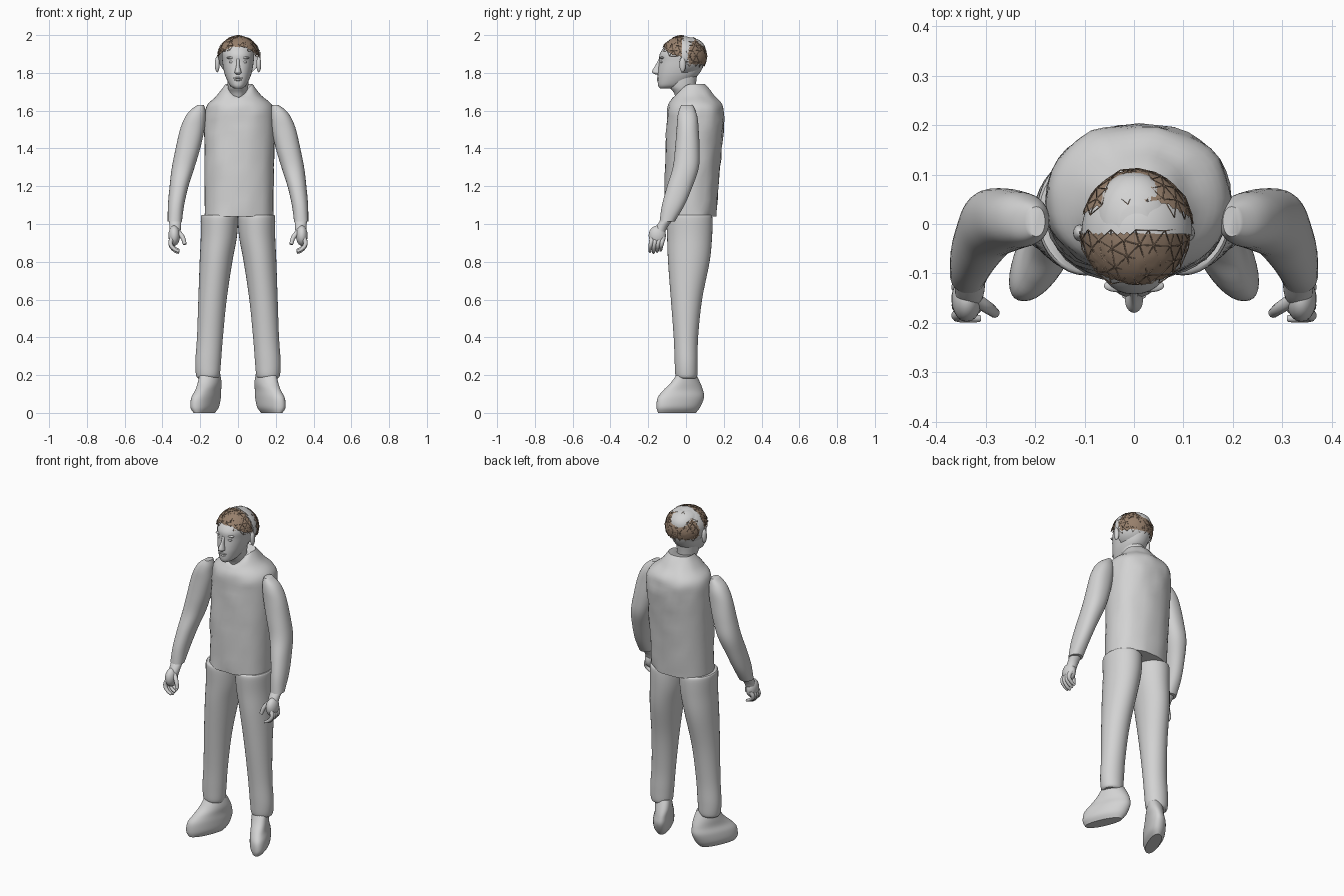
import bpy, bmesh, math, random
from mathutils import Vector, noise

random.seed(4)
if "Cube" in bpy.data.objects:
    bpy.data.objects.remove(bpy.data.objects["Cube"])


def material(name, rgb):
    m = bpy.data.materials.new(name)
    m.use_nodes = True
    m.diffuse_color = (*rgb, 1)
    m.node_tree.nodes["Principled BSDF"].inputs["Base Color"].default_value = (*rgb, 1)
    return m


grey = material("plain grey", (0.65, 0.65, 0.65))
brown = material("hair brown", (0.31, 0.215, 0.15))


def finish(name, bm, mat, mirror=False, angle=45):
    bmesh.ops.recalc_face_normals(bm, faces=bm.faces)
    mesh = bpy.data.meshes.new(name)
    bm.to_mesh(mesh)
    bm.free()
    mesh.materials.append(mat)
    ob = bpy.data.objects.new(name, mesh)
    bpy.context.collection.objects.link(ob)
    bpy.ops.object.select_all(action="DESELECT")
    ob.select_set(True)
    bpy.context.view_layer.objects.active = ob
    bpy.ops.object.shade_smooth_by_angle(angle=math.radians(angle))
    if mirror:
        ob.modifiers.new("Mirror", "MIRROR").use_mirror_merge = False
    return ob


def catmull(a, b, c, d, t):
    return [0.5 * (2 * q + (r - p) * t + (2 * p - 5 * q + 4 * r - s) * t * t
                   + (3 * q - p - 3 * r + s) * t ** 3) for p, q, r, s in zip(a, b, c, d)]


def loft(name, rings, mirror=False, power=2, tweak=None, sides=36, steps=5):
    """Skin horizontal rings given as (z, x0, x1, y0, y1)."""
    last = len(rings) - 1
    fine = []
    for i in range(last):
        quad = [rings[min(max(i + k, 0), last)] for k in (-1, 0, 1, 2)]
        fine += [catmull(*quad, j / steps) for j in range(steps)]
    fine.append(rings[-1])
    bm, loops = bmesh.new(), []
    for z, x0, x1, y0, y1 in fine:
        loop = []
        for k in range(sides):
            a = math.tau * k / sides
            c, s = math.cos(a), math.sin(a)
            x = (x0 + x1) / 2 + (x1 - x0) / 2 * math.copysign(abs(c) ** (2 / power), c)
            y = (y0 + y1) / 2 + (y1 - y0) / 2 * math.copysign(abs(s) ** (2 / power), s)
            p = Vector((x, y, z))
            loop.append(bm.verts.new(tweak(p) if tweak else p))
        loops.append(loop)
    for lo, hi in zip(loops, loops[1:]):
        for k in range(sides):
            n = (k + 1) % sides
            bm.faces.new((lo[k], lo[n], hi[n], hi[k]))
    bm.faces.new(loops[0])
    bm.faces.new(loops[-1])
    return finish(name, bm, grey, mirror)


def blob(name, centre, radii, mat=grey, mirror=False, keep=None, detail=3, jitter=0):
    """Ellipsoid, optionally trimmed to the faces that pass a rule."""
    bm = bmesh.new()
    bmesh.ops.create_icosphere(bm, subdivisions=detail, radius=1)
    for v in bm.verts:
        wob = Vector([random.uniform(-jitter, jitter) for _ in range(3)])
        v.co = Vector([c + r * q for c, r, q in zip(centre, radii, v.co)]) + wob
    if keep:
        out = [f for f in bm.faces if not keep(f.calc_center_median())]
        bmesh.ops.delete(bm, geom=out, context="FACES")
    return finish(name, bm, mat, mirror)


def tube(name, points, radius):
    cu = bpy.data.curves.new(name, "CURVE")
    cu.dimensions = "3D"
    cu.bevel_depth, cu.bevel_resolution, cu.use_fill_caps = radius, 3, True
    sp = cu.splines.new("BEZIER")
    sp.bezier_points.add(len(points) - 1)
    for i, (bp, p) in enumerate(zip(sp.bezier_points, points)):
        bp.co, bp.radius = p, 1 - 0.15 * i
        bp.handle_left_type = bp.handle_right_type = "AUTO"
    cu.materials.append(grey)
    bpy.context.collection.objects.link(bpy.data.objects.new(name, cu))


# Vest with soft cloth dents and a V-shaped collar opening
def cloth(p):
    dent = 0.008 * noise.noise(p * 16)
    p = p + Vector((dent * 0.5, dent, 0))
    if p.z > 1.67 and p.y < 0.03:
        p.z -= (p.z - 1.67) * max(0, 1 - abs(p.x - 0.005) / 0.07)
    return p


loft("vest", [(1.04, -.175, .186, -.115, .16), (1.3, -.178, .19, -.112, .18),
              (1.52, -.178, .196, -.103, .2), (1.62, -.168, .186, -.095, .197),
              (1.68, -.113, .123, -.065, .15), (1.74, -.068, .078, -.03, .1)],
     power=2.2, tweak=cloth)

# Trousers and shoes
loft("trouser_leg", [(.183, .108, .212, -.045, .05), (.2, .097, .222, -.056, .06),
                     (.27, .09, .226, -.06, .062), (.4, .08, .217, -.065, .064),
                     (.6, .06, .21, -.08, .085), (.8, .03, .203, -.095, .125),
                     (.93, .006, .197, -.1, .138), (1.03, 0, .197, -.104, .14),
                     (1.048, .01, .192, -.095, .13)], mirror=True)
loft("shoe", [(0, .13, .205, -.148, .052), (.03, .112, .225, -.156, .075),
              (.08, .108, .224, -.15, .095), (.12, .108, .212, -.12, .09),
              (.16, .104, .21, -.08, .075), (.21, .108, .207, -.045, .05)],
     mirror=True, power=2.2, tweak=lambda p: p - Vector(((p.y + 0.02) * 0.4, 0, 0)))

# Sleeves and wrists
loft("sleeve", [(1.012, .297, .372, -.14, -.06), (1.1, .285, .371, -.127, -.008),
                (1.2, .262, .362, -.1, .035), (1.3, .23, .35, -.07, .068),
                (1.4, .2, .33, -.058, .072), (1.5, .178, .307, -.05, .067),
                (1.56, .172, .283, -.046, .062), (1.6, .172, .255, -.038, .05),
                (1.63, .18, .215, -.025, .035)], mirror=True, power=2.2)
loft("wrist", [(.93, .308, .364, -.18, -.12), (.98, .302, .362, -.162, -.1),
               (1.02, .3, .366, -.135, -.07)], mirror=True)

# Hands with curled fingers and thumb
blob("palm", (.338, -.152, .938), (.031, .046, .054), mirror=True)
for side, word in ((1, "left"), (-1, "right")):
    for i in range(4):
        y = -.186 + .019 * i
        low = .848 + .006 * abs(i - 1)
        tube(f"{word}_finger_{i + 1}",
             [(side * .346, y + .008, .93), (side * .357, y, .895),
              (side * .336, y - .004, low + .012), (side * .312, y - .005, low)], .0135)
    tube(f"{word}_thumb", [(side * .325, -.15, .965), (side * .294, -.17, .93),
                           (side * .281, -.18, .892)], .0145)

# Neck and head
loft("neck", [(1.62, -.03, .03, -.04, .06), (1.69, -.046, .046, -.062, .055),
              (1.73, -.054, .054, -.088, .052), (1.8, -.058, .058, -.09, .06)])
loft("head", [(1.718, -.022, .022, -.138, -.06), (1.735, -.044, .044, -.148, -.01),
              (1.78, -.066, .066, -.15, .055), (1.82, -.077, .077, -.147, .085),
              (1.86, -.083, .083, -.142, .1), (1.9, -.086, .086, -.139, .105),
              (1.94, -.08, .08, -.112, .1), (1.97, -.062, .062, -.08, .075),
              (1.988, -.03, .03, -.045, .035)], power=2.2)

# Face
loft("nose", [(1.792, -.01, .01, -.162, -.13), (1.801, -.018, .018, -.178, -.13),
              (1.815, -.015, .015, -.177, -.13), (1.84, -.009, .009, -.162, -.13),
              (1.875, -.009, .009, -.143, -.12)], sides=20)
blob("eye", (.033, -.127, 1.857), (.015, .0105, .007), mirror=True)
blob("brow", (.035, -.125, 1.88), (.026, .0125, .007), mirror=True)
blob("upper_lip", (0, -.146, 1.773), (.024, .008, .005))
blob("lower_lip", (0, -.146, 1.763), (.021, .008, .006))
blob("ear", (.11, -.018, 1.845), (.013, .017, .042), mirror=True)

# Bare scalp shell behind the ears
blob("scalp", (.006, -.02, 1.888), (.112, .126, .106), detail=5,
     keep=lambda p: p.y > -.021 and p.z > 1.79)


# Hair patches, each with a raised lattice of thin strands
def front_hair(p):
    return p.y < -.018 and p.z > 1.937 - .7 * max(0, abs(p.x) - .04)


def back_hair(p):
    return p.y > .052 - 3 * p.x ** 2 and p.z > 1.845


for name, rule, centre, radii in (
        ("front_hair", front_hair, (.002, -.012, 1.886), (.109, .125, .111)),
        ("back_hair", back_hair, (.006, -.02, 1.888), (.115, .131, .110))):
    blob(name, centre, radii, brown, keep=rule, detail=5, jitter=.0008)
    web = blob(name + "_strands", centre, [r + .0015 for r in radii], brown,
               keep=rule, jitter=.003)
    web.modifiers.new("Strands", "WIREFRAME").thickness = .0025
